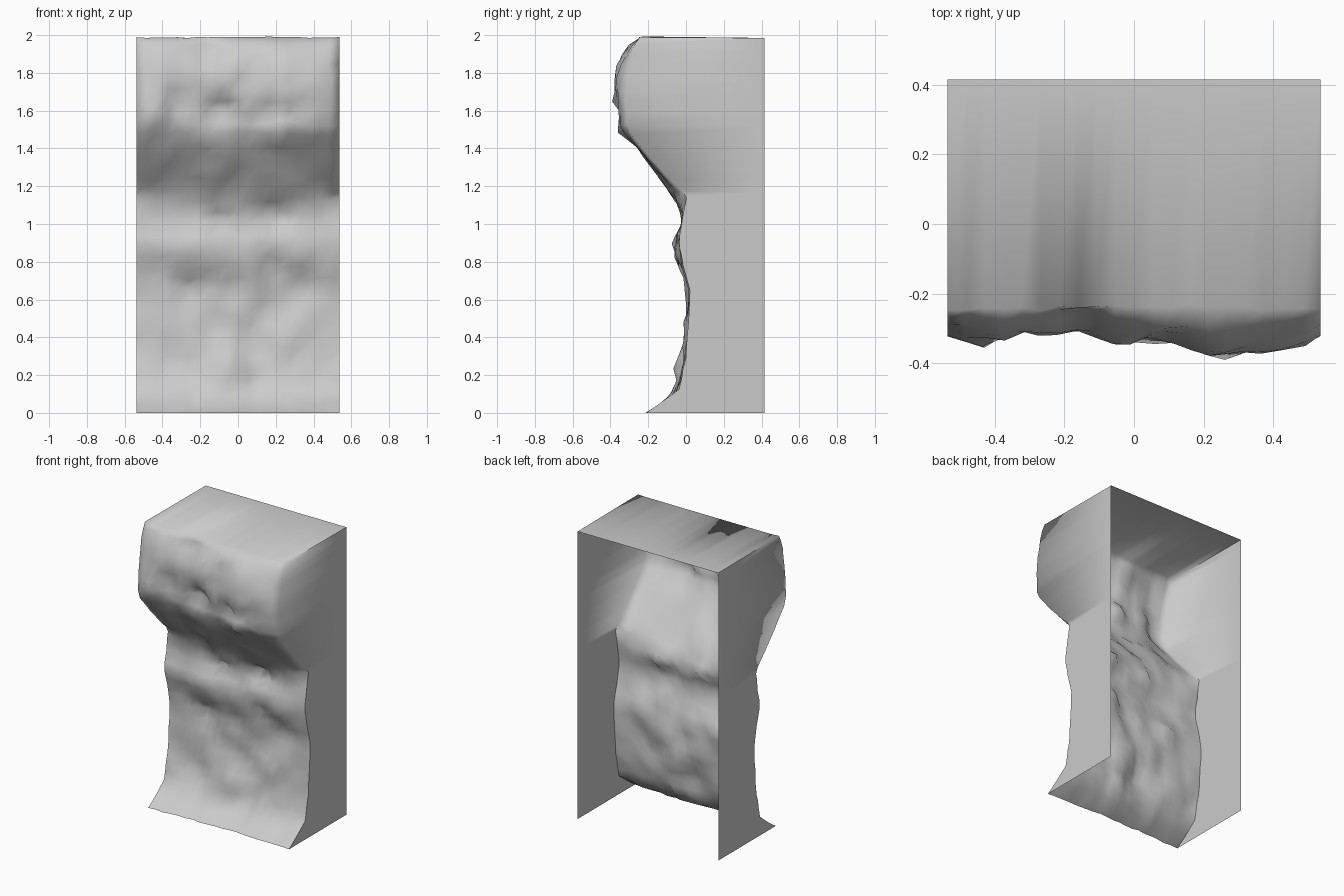
import bpy, bmesh, math
from mathutils import Vector, noise

cube = bpy.data.objects.get("Cube")
if cube:
    bpy.data.objects.remove(cube, do_unlink=True)

HALF_W, BACK, TOP = 0.537, 0.415, 1.985
COLS, ROWS = 20, 34

# Cliff profiles as (height, depth): along the middle and along the side edges
MIDDLE = [(0, -.2), (.05, -.1), (.15, -.05), (.27, 0), (.5, .01), (.7, .01), (.87, -.05),
          (.97, -.04), (1.03, -.01), (1.1, -.04), (1.24, -.12), (1.4, -.25), (1.54, -.33),
          (1.77, -.35), (1.87, -.32), (1.95, -.28), (2, -.25)]
EDGE = [(0, -.21), (.12, -.04), (.3, 0), (.65, .02), (.9, -.04), (1.15, 0), (1.3, -.14),
        (1.5, -.32), (1.75, -.31), (1.9, -.29), (2, -.25)]

# How much each column of the overhang stands back (+) or forward (-), as (x, shift)
OVERHANG = [(-.54, 0), (-.4, .01), (-.2, .04), (-.05, .01), (.1, -.02), (.33, -.05),
            (.45, -.03), (.54, 0)]

# Local dents (+) and bulges (-): x, z, x radius, z radius, depth
FEATURES = [
    (-.08, 1.6, .07, .07, .09), (.15, 1.58, .1, .04, .05), (.3, 1.6, .05, .04, .04),
    (.22, 1.5, .09, .05, -.04), (-.45, 1.62, .07, .1, -.03), (-.31, 1.7, .05, .12, .04),
    (-.18, 1.95, .07, .07, .04), (-.1, 1.03, .1, .03, .04), (.2, 1.04, .06, .04, .04),
    (-.47, 1.02, .07, .03, .03), (.18, .77, .035, .07, .08), (-.25, .64, .06, .04, .04),
    (-.2, .87, .1, .1, -.03), (-.03, .25, .05, .08, -.04), (.12, .18, .04, .1, .03),
]


def sample(profile, t):
    for (t0, v0), (t1, v1) in zip(profile, profile[1:]):
        if t <= t1:
            return v0 + (v1 - v0) * (t - t0) / (t1 - t0)
    return profile[-1][1]


def cliff_depth(x, z):
    """Depth of the rock surface at a point of the front."""
    side = (abs(x) / HALF_W) ** 4
    y = sample(MIDDLE, z) * (1 - side) + sample(EDGE, z) * side
    y += sample(OVERHANG, x) * max(0, 1 - abs(z - 1.65) / 0.4)
    for fx, fz, rx, rz, d in FEATURES:
        y += d * math.exp(-((x - fx) / rx) ** 2 - ((z - fz) / rz) ** 2)
    rough = 0.036 * noise.noise(Vector((x * 5, z * 4.5, 3)))
    rough += 0.026 * noise.noise(Vector((x * 11, z * 10, 8)))
    y += rough * (1 - 0.7 * side)
    return max(y, -BACK)


def front_point(i, j):
    x = HALF_W * (2 * i / COLS - 1)
    inside = 0 < i < COLS
    # Ragged brow along the top
    if j == ROWS:
        ragged = noise.noise(Vector((x * 9, 1, 5)))
        return Vector((x, -0.24 + 0.04 * ragged, min(2, TOP + 0.004 + 0.02 * ragged * inside)))
    # Irregular spacing inside the face, straight along its borders
    z = 1.95 * j / (ROWS - 1)
    shift = noise.noise_vector(Vector((x * 11, z * 11, 1))) * 0.03
    px = x + shift.x * inside
    pz = z + shift.z * (0 < j < ROWS - 1)
    return Vector((px, cliff_depth(px, pz), pz))


bm = bmesh.new()

# Rocky front
grid = [[bm.verts.new(front_point(i, j)) for j in range(ROWS + 1)] for i in range(COLS + 1)]


def wall(x):
    return [bm.verts.new((x, BACK, TOP * j / ROWS)) for j in range(ROWS + 1)]


# Flat side walls are the outermost columns of the same shell
columns = [wall(-HALF_W)] + grid + [wall(HALF_W)]
for a, b in zip(columns, columns[1:]):
    for j in range(ROWS):
        bm.faces.new((a[j], b[j], b[j + 1], a[j + 1]))

# Flat top; the back and the underside stay open
rear = [columns[0][-1]]
rear += [bm.verts.new((HALF_W * (2 * i / COLS - 1), BACK, TOP)) for i in range(1, COLS)]
rear.append(columns[-1][-1])
for i in range(COLS):
    bm.faces.new((grid[i][-1], grid[i + 1][-1], rear[i + 1], rear[i]))

# Smooth rock that runs into the walls at the overhang; crisp corners elsewhere
for face in bm.faces:
    face.smooth = True
for a, b in ((grid[0], columns[0]), (grid[-1], columns[-1])):
    for j in range(ROWS):
        if a[j].co.z < 1.15:
            bm.edges.get((a[j], a[j + 1])).smooth = False
    bm.edges.get((a[-1], b[-1])).smooth = False

mesh = bpy.data.meshes.new("cliff_block")
bm.to_mesh(mesh)
bm.free()
cliff = bpy.data.objects.new("cliff_block", mesh)
bpy.context.collection.objects.link(cliff)

# Plain stone colour
stone = bpy.data.materials.new("stone_grey")
stone.use_nodes = True
colour = (0.6, 0.6, 0.6, 1)
stone.diffuse_color = colour
for node in stone.node_tree.nodes:
    if node.type == 'BSDF_PRINCIPLED':
        node.inputs["Base Color"].default_value = colour
mesh.materials.append(stone)
